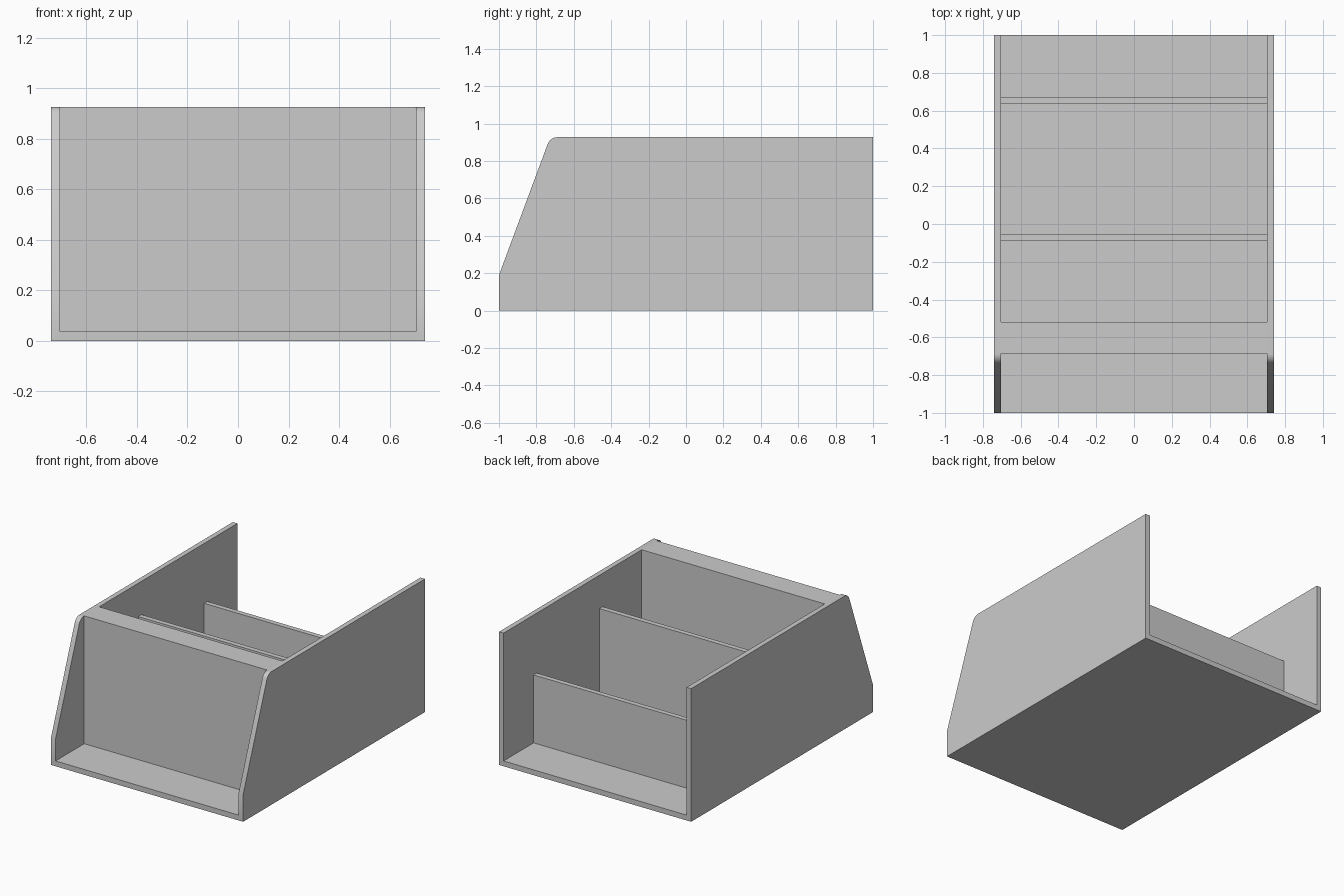
import bpy, bmesh, math
from mathutils import Vector

if "Cube" in bpy.data.objects:
    bpy.data.objects.remove(bpy.data.objects["Cube"])

W, H, T = 0.74, 0.927, 0.037   # half width, height, board thickness
INNER = W - 0.035              # inner face of side walls


def finish(name, bm):
    bmesh.ops.recalc_face_normals(bm, faces=bm.faces)
    mesh = bpy.data.meshes.new(name)
    bm.to_mesh(mesh)
    bm.free()
    ob = bpy.data.objects.new(name, mesh)
    bpy.context.collection.objects.link(ob)
    return ob


def prism(name, profile, half_width):
    """Extrude a (y, z) profile along x, symmetric about x = 0."""
    bm = bmesh.new()
    face = bm.faces.new([bm.verts.new((-half_width, y, z)) for y, z in profile])
    ext = bmesh.ops.extrude_face_region(bm, geom=[face])["geom"]
    bmesh.ops.translate(bm, vec=(2 * half_width, 0, 0),
                        verts=[v for v in ext if isinstance(v, bmesh.types.BMVert)])
    return finish(name, bm)


def slab(name, y0, y1, z0, z1, half_width=INNER):
    return prism(name, [(y0, z0), (y1, z0), (y1, z1), (y0, z1)], half_width)


def rounded(prev, corner, nxt, radius, steps=10):
    """Arc points that fillet a profile corner."""
    c = Vector(corner)
    a, b = (Vector(prev) - c).normalized(), (Vector(nxt) - c).normalized()
    half = a.angle(b) / 2
    center = c + (a + b).normalized() * radius / math.sin(half)
    start = c + a * radius / math.tan(half) - center
    end = c + b * radius / math.tan(half) - center
    total = math.pi - 2 * half
    return [tuple(center + (start * math.sin(total * (1 - i / steps))
                            + end * math.sin(total * i / steps)) / math.sin(total))
            for i in range(steps + 1)]


# Outer body with sloped front and rounded top corner
lip, corner, back_top = (-1, 0.19), (-0.726, H), (1, H)
profile = [(-1, 0), (1, 0), back_top] + rounded(back_top, corner, lip, 0.056) + [lip]
body = prism("body", profile, W)

# Hollow out the rear bay and the front recess, leaving the thick front block
for y0, y1 in ((-0.52, 1.2), (-1.2, -0.685)):
    cutter = slab("cutter", y0, y1, T, 1.2)
    cutter.hide_render = True
    mod = body.modifiers.new("hollow", "BOOLEAN")
    mod.operation, mod.solver, mod.object = "DIFFERENCE", "EXACT", cutter
    bpy.context.view_layer.objects.active = body
    bpy.ops.object.modifier_apply(modifier=mod.name)
    bpy.data.objects.remove(cutter)

bpy.ops.object.select_all(action="DESELECT")
body.select_set(True)
bpy.ops.object.shade_smooth_by_angle(angle=math.radians(25))

# Stepped cross dividers
slab("middle_divider", -0.09, -0.055, T, 0.695)
slab("rear_divider", 0.635, 0.67, T, 0.51)
